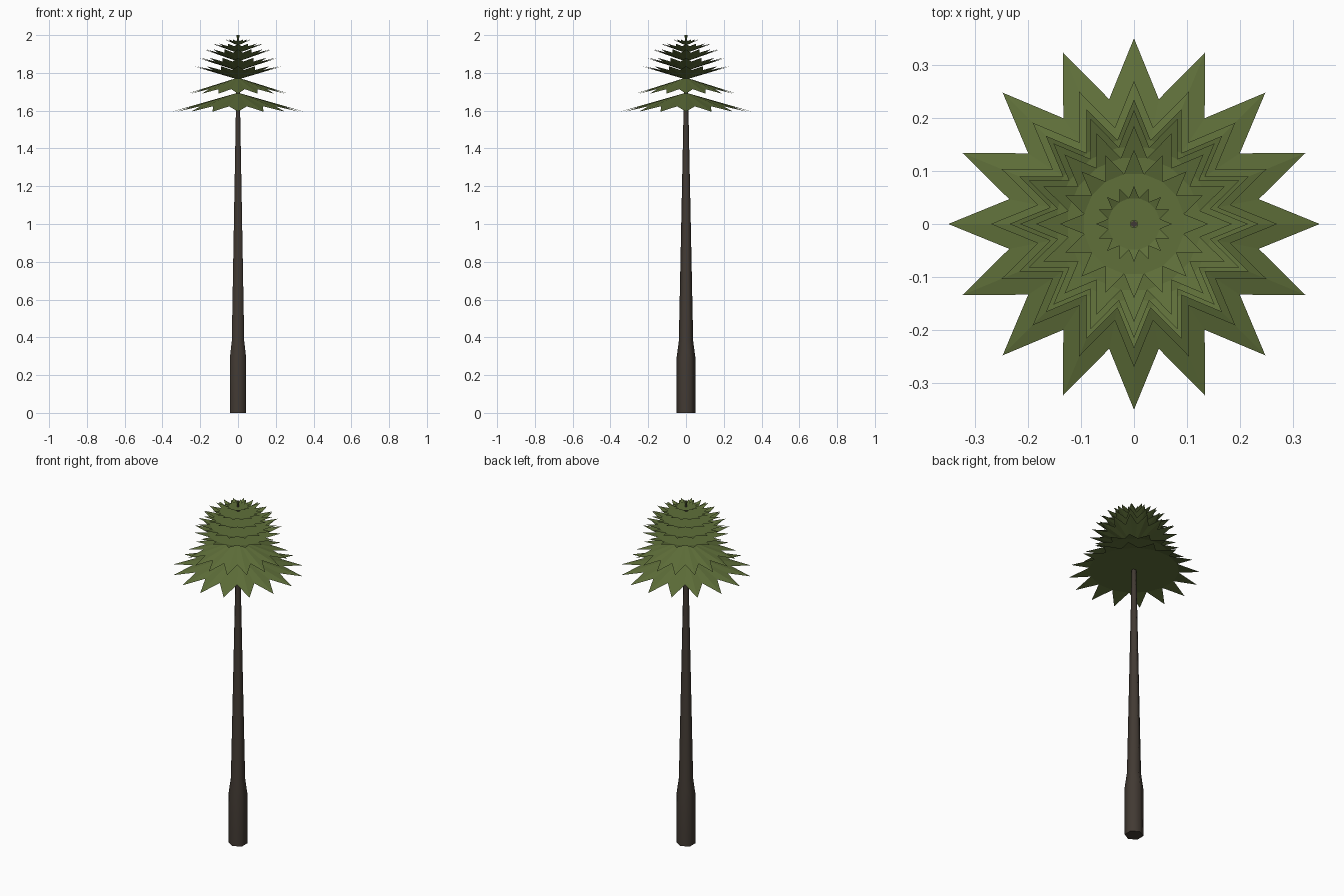
import bpy, bmesh, math

if "Cube" in bpy.data.objects:
    bpy.data.objects.remove(bpy.data.objects["Cube"])


def material(name, rgb):
    m = bpy.data.materials.new(name)
    m.diffuse_color = (*rgb, 1)
    m.use_nodes = True
    m.node_tree.nodes["Principled BSDF"].inputs["Base Color"].default_value = m.diffuse_color
    return m


BARK = material("dark bark", (0.054, 0.042, 0.033))
LEAF = material("pine green", (0.115, 0.160, 0.042))


def finish(name, bm, mat, smooth=False):
    bmesh.ops.recalc_face_normals(bm, faces=bm.faces)
    for f in bm.faces:
        f.smooth = smooth and len(f.verts) == 4
    mesh = bpy.data.meshes.new(name)
    bm.to_mesh(mesh)
    bm.free()
    mesh.materials.append(mat)
    obj = bpy.data.objects.new(name, mesh)
    bpy.context.collection.objects.link(obj)


# Trunk: six-sided, thick foot, long taper up through the crown
def trunk(profile, sides=6):
    bm = bmesh.new()
    rings = []
    for r, z in profile:
        rings.append([bm.verts.new((r * math.sin(2 * math.pi * i / sides),
                                    r * math.cos(2 * math.pi * i / sides), z))
                      for i in range(sides)])
    for a, b in zip(rings, rings[1:]):
        for i in range(sides):
            j = (i + 1) % sides
            bm.faces.new((a[i], a[j], b[j], b[i]))
    bm.faces.new(rings[0])
    bm.faces.new(rings[-1])
    finish("trunk", bm, BARK, smooth=True)


trunk([(0.05, 0), (0.05, 0.29), (0.038, 0.38), (0.013, 1.6), (0.006, 2.0)])


# Crown tier: 16-pointed star cone, closed by a cap at the valley level
def tier(name, radius, z_tip, z_apex, points=16, inner=0.685):
    bm = bmesh.new()
    apex = bm.verts.new((0, 0, z_apex))
    z_valley = z_tip + (z_apex - z_tip) * 0.28
    tips, valleys = [], []
    for i in range(points):
        a = 2 * math.pi * i / points
        b = a + math.pi / points
        tips.append(bm.verts.new((radius * math.cos(a), radius * math.sin(a), z_tip)))
        valleys.append(bm.verts.new((radius * inner * math.cos(b),
                                     radius * inner * math.sin(b), z_valley)))
    for i in range(points):
        bm.faces.new((apex, tips[i], valleys[i]))
        bm.faces.new((apex, valleys[i - 1], tips[i]))
        bm.faces.new((valleys[i - 1], valleys[i], tips[i]))
    bm.faces.new(valleys)
    finish(name, bm, LEAF)


# (radius, tip height, apex height): two drooping tiers, then upturned ones
TIERS = [(0.35, 1.595, 1.695), (0.27, 1.69, 1.775),
         (0.235, 1.835, 1.765), (0.215, 1.88, 1.81), (0.185, 1.925, 1.86),
         (0.14, 1.955, 1.905), (0.072, 1.978, 1.945)]
for n, (r, zt, za) in enumerate(TIERS):
    tier(f"branch_tier_{n + 1}", r, zt, za)

# Small green bud at the very top
bm = bmesh.new()
bmesh.ops.create_cone(bm, cap_ends=True, segments=8, radius1=0.005, radius2=0.008, depth=0.03)
bmesh.ops.translate(bm, verts=bm.verts, vec=(0, 0, 1.985))
finish("top_bud", bm, LEAF)
